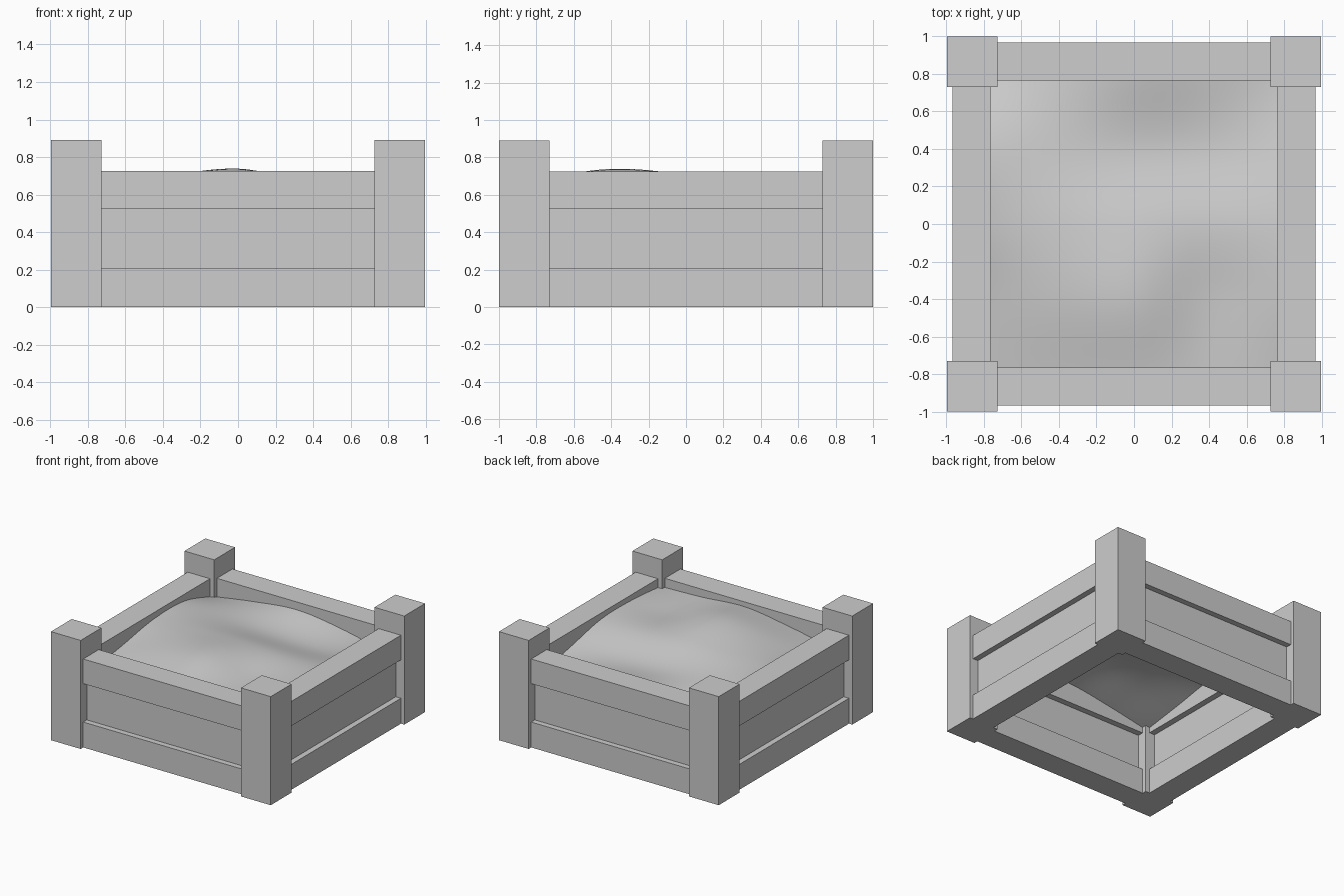
import bpy
import bmesh

cube = bpy.data.objects.get("Cube")
if cube:
    bpy.data.objects.remove(cube, do_unlink=True)

grey = bpy.data.materials.new("plain_grey")
grey.use_nodes = True
grey.diffuse_color = (0.61, 0.61, 0.61, 1)
grey.node_tree.nodes["Principled BSDF"].inputs["Base Color"].default_value = grey.diffuse_color


def add_object(name, bm):
    mesh = bpy.data.meshes.new(name)
    bm.to_mesh(mesh)
    bm.free()
    mesh.materials.append(grey)
    obj = bpy.data.objects.new(name, mesh)
    bpy.context.collection.objects.link(obj)
    return obj


def add_box(name, low, high):
    bm = bmesh.new()
    bmesh.ops.create_cube(bm, size=1)
    for v in bm.verts:
        for i in range(3):
            v.co[i] = low[i] if v.co[i] < 0 else high[i]
    return add_object(name, bm)


POST_X, POST_Y = 0.727, 0.73      # inner faces of the posts
RAIL_IN, RAIL_OUT = 0.765, 0.967
PANEL_IN, PANEL_OUT = 0.815, 0.92

# Corner posts
for sx, side in ((-1, "right"), (1, "left")):
    for sy, end in ((-1, "front"), (1, "back")):
        xs = sorted((sx * POST_X, sx * 0.997))
        ys = sorted((sy * POST_Y, sy))
        add_box(f"{end}_{side}_post", (xs[0], ys[0], 0), (xs[1], ys[1], 0.89))

# Each wall: bottom rail, recessed panel, top rail
layers = (("bottom_rail", RAIL_IN, RAIL_OUT, 0, 0.208),
          ("panel", PANEL_IN, PANEL_OUT, 0.208, 0.523),
          ("top_rail", RAIL_IN, RAIL_OUT, 0.523, 0.725))
for part, inner, outer, z0, z1 in layers:
    for s, end, side in ((-1, "front", "right"), (1, "back", "left")):
        a, b = sorted((s * inner, s * outer))
        add_box(f"{end}_{part}", (-POST_X, a, z0), (POST_X, b, z1))
        add_box(f"{side}_{part}", (a, -POST_Y, z0), (b, POST_Y, z1))

# Lumpy filling: a sheet through a coarse lattice of heights, front row first
HEIGHTS = ((0.55, 0.625, 0.68, 0.66, 0.645),
           (0.605, 0.69, 0.738, 0.665, 0.68),
           (0.67, 0.695, 0.705, 0.68, 0.675),
           (0.67, 0.645, 0.62, 0.60, 0.60),
           (0.55, 0.62, 0.665, 0.615, 0.52))


def smooth_sample(values, t):
    """Cubic curve through evenly spaced values, t counted in steps."""
    i = min(int(t), len(values) - 2)
    f = t - i
    p1, p2 = values[i], values[i + 1]
    p0 = values[i - 1] if i > 0 else 2 * p1 - p2
    p3 = values[i + 2] if i + 2 < len(values) else 2 * p2 - p1
    return p1 + 0.5 * f * (p2 - p0 + f * (2 * p0 - 5 * p1 + 4 * p2 - p3
                                          + f * (3 * (p1 - p2) + p3 - p0)))


HALF = 0.8
bm = bmesh.new()
bmesh.ops.create_grid(bm, x_segments=32, y_segments=32, size=HALF)
for v in bm.verts:
    tx, ty = ((c + HALF) / (2 * HALF) * 4 for c in v.co.xy)
    tx, ty = min(max(tx, 0), 4), min(max(ty, 0), 4)
    v.co.z = smooth_sample([smooth_sample(row, tx) for row in HEIGHTS], ty)
for f in bm.faces:
    f.smooth = True
add_object("filling", bm)
